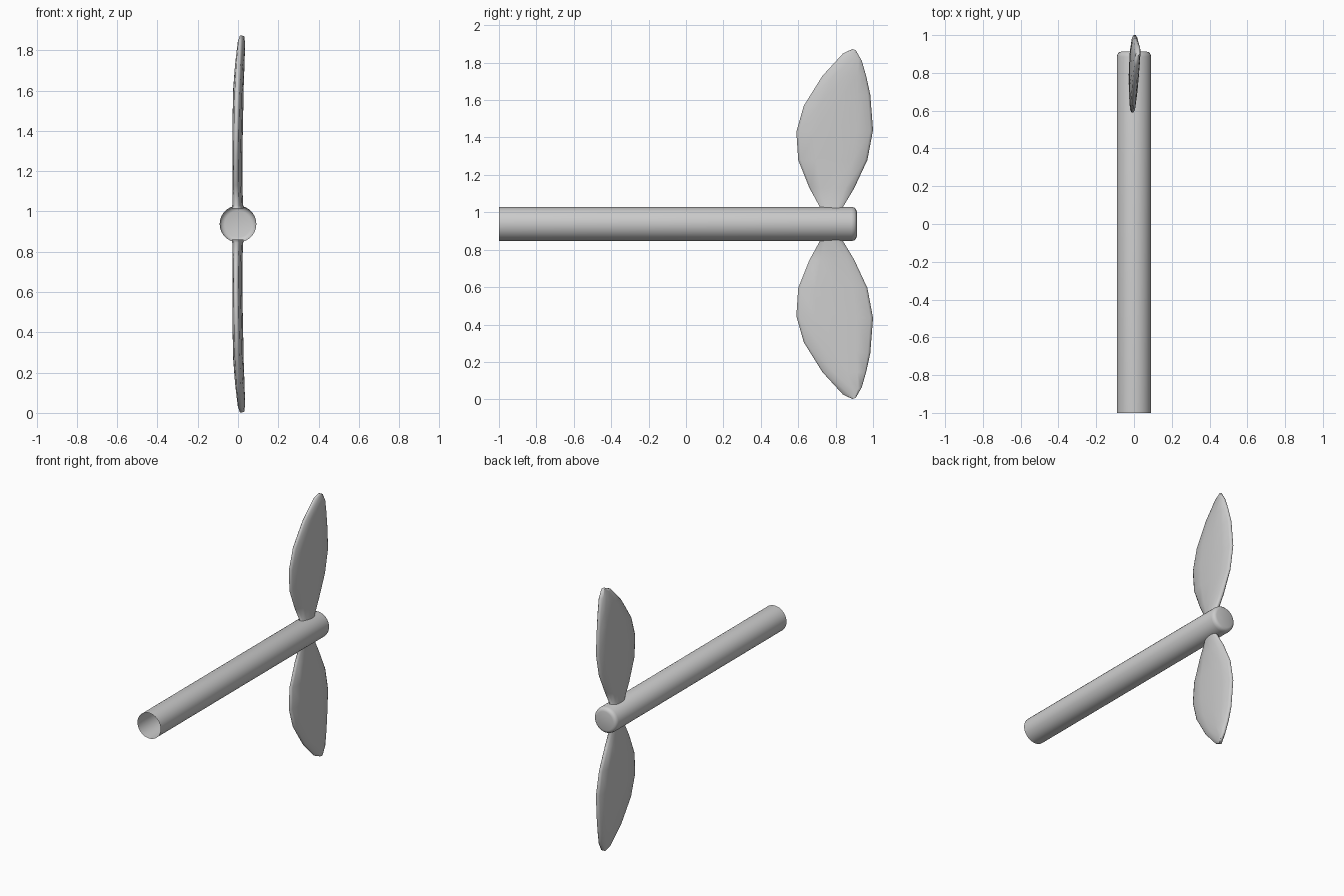
import bpy, bmesh, math

if "Cube" in bpy.data.objects:
    bpy.data.objects.remove(bpy.data.objects["Cube"])

CZ = 0.9375   # height of the shaft axis


def finish(name, bm, angle):
    bmesh.ops.recalc_face_normals(bm, faces=bm.faces)
    me = bpy.data.meshes.new(name)
    bm.to_mesh(me)
    bm.free()
    ob = bpy.data.objects.new(name, me)
    bpy.context.collection.objects.link(ob)
    bpy.ops.object.select_all(action='DESELECT')
    ob.select_set(True)
    bpy.context.view_layer.objects.active = ob
    bpy.ops.object.shade_smooth_by_angle(angle=math.radians(angle))
    return ob


def loft(bm, rings, cap_start=False, cap_end=False):
    loops = [[bm.verts.new(p) for p in ring] for ring in rings]
    for a, b in zip(loops, loops[1:]):
        n = len(a)
        for i in range(n):
            bm.faces.new((a[i], a[(i + 1) % n], b[(i + 1) % n], b[i]))
    if cap_start:
        bm.faces.new(loops[0])
    if cap_end:
        bm.faces.new(loops[-1])


# shaft: thin tube, open at the front, closed with a rounded rim at the back
bm = bmesh.new()
N = 32
profile = [(-1.0, 0.091), (0.885, 0.091), (0.900, 0.087), (0.909, 0.079), (0.913, 0.066)]
loft(bm, [[(r * math.cos(2 * math.pi * i / N), y, CZ + r * math.sin(2 * math.pi * i / N))
           for i in range(N)] for y, r in profile], cap_end=True)
finish("shaft", bm, 50)

# blade stations: front edge (y, z), back edge (y, z), x centre, half thickness
stations = [
    ((0.705, 1.015), (0.85, 1.015), -0.002, 0.029),
    ((0.715, 1.03), (0.84, 1.03), -0.002, 0.027),
    ((0.66, 1.13), (0.90, 1.13), -0.004, 0.024),
    ((0.60, 1.28), (0.97, 1.28), -0.004, 0.024),
    ((0.59, 1.43), (1.00, 1.44), -0.002, 0.026),
    ((0.63, 1.57), (0.985, 1.63), 0.001, 0.026),
    ((0.73, 1.73), (0.963, 1.73), 0.008, 0.023),
    ((0.84, 1.85), (0.94, 1.81), 0.016, 0.017),
    ((0.89, 1.873), (0.908, 1.866), 0.020, 0.010),
]
# lens-shaped section: position along the chord, relative thickness
lens = [(-1, 0.2), (-0.93, 0.5), (-0.5, 0.85), (0.1, 1), (0.6, 0.9), (0.93, 0.55), (1, 0.2)]
section = lens + [(u, -t) for u, t in reversed(lens)]


def blade(name, sign):
    bm = bmesh.new()
    rings = []
    for (y0, z0), (y1, z1), xc, half in stations:
        ring = []
        for u, t in section:
            k = (u + 1) / 2
            z = z0 + (z1 - z0) * k
            ring.append((xc + half * t + 0.006 * u, y0 + (y1 - y0) * k, CZ + sign * (z - CZ)))
        rings.append(ring)
    loft(bm, rings, cap_end=True)
    finish(name, bm, 60)


# two blades mirrored about the shaft axis
blade("upper_blade", 1)
blade("lower_blade", -1)
